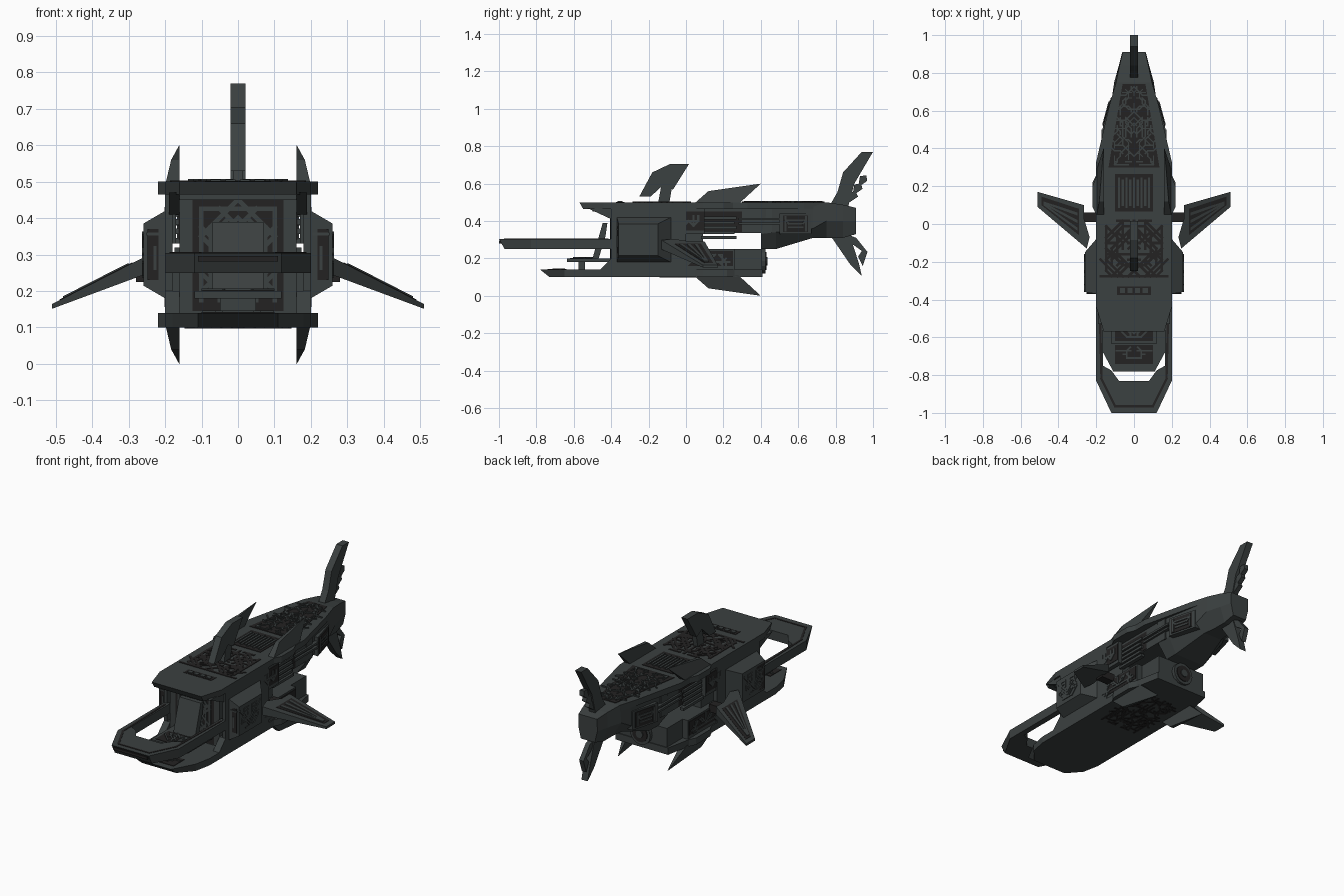
import bpy, bmesh, math, random
from mathutils import Vector, Matrix

if "Cube" in bpy.data.objects:
    bpy.data.objects.remove(bpy.data.objects["Cube"])


def material(name, c):
    m = bpy.data.materials.new(name)
    m.diffuse_color = (*c, 1)
    m.use_nodes = True
    m.node_tree.nodes["Principled BSDF"].inputs["Base Color"].default_value = m.diffuse_color
    return m


HULL = material("hull grey", (0.044, 0.052, 0.052))
DARK = material("recess black", (0.017, 0.016, 0.016))
X, Y, Z = Vector((1, 0, 0)), Vector((0, 1, 0)), Vector((0, 0, 1))


def finish(name, bm, mats, mirror=False):
    bmesh.ops.recalc_face_normals(bm, faces=bm.faces)
    me = bpy.data.meshes.new(name)
    bm.to_mesh(me)
    bm.free()
    for m in mats:
        me.materials.append(m)
    ob = bpy.data.objects.new(name, me)
    bpy.context.collection.objects.link(ob)
    if mirror:
        ob.modifiers.new("Mirror", 'MIRROR')
    return ob


def loft(name, sections, mat=HULL, mirror=False):
    """Skin equal-length rings of 3D points and cap both ends."""
    bm = bmesh.new()
    rings = [[bm.verts.new(p) for p in s] for s in sections]
    n = len(rings[0])
    for a, b in zip(rings, rings[1:]):
        for i in range(n):
            j = (i + 1) % n
            bm.faces.new((a[i], a[j], b[j], b[i]))
    bm.faces.new(rings[0])
    bm.faces.new(rings[-1])
    return finish(name, bm, [mat], mirror)


def slab(name, pts, lo, hi, mat=HULL, mirror=False):     # yz outline, along x
    return loft(name, [[(x, y, z) for y, z in pts] for x in (lo, hi)], mat, mirror)


def deck(name, half, lo, hi, lip=0, mat=HULL):           # half outline in xy, along z
    pts = half + [(-x, y) for x, y in reversed(half)]
    y0 = min(y for x, y in pts)
    return loft(name, [[(x, y + (d if y < y0 + 0.01 else 0), z) for x, y in pts]
                       for z, d in lo_hi(lo, hi, lip)], mat)


def lo_hi(lo, hi, lip):          # positive lip sets back the low edge, negative the high one
    return (lo, max(lip, 0)), (hi, max(-lip, 0))


def box(name, x0, x1, y0, y1, z0, z1, mat=HULL, mirror=False):
    return slab(name, [(y0, z0), (y1, z0), (y1, z1), (y0, z1)], x0, x1, mat, mirror)


def solid(bm, M, pts, t, idx):
    lo, hi = ([bm.verts.new(M @ Vector((p[0], p[1], h))) for p in pts] for h in (-0.001, t))
    fs = [bm.faces.new(lo), bm.faces.new(hi)]
    fs += [bm.faces.new((lo[i - 1], lo[i], hi[i], hi[i - 1])) for i in range(len(pts))]
    for f in fs:
        f.material_index = idx


def trace(bm, M, path, w, t, idx):
    for a, b in zip(path, path[1:]):
        a, b = Vector(a), Vector(b)
        d = (b - a).normalized() * w / 2
        n = Vector((-d.y, d.x))
        solid(bm, M, [a - d - n, b + d - n, b + d + n, a - d + n], t, idx)


def frame(o, u, v):
    n = u.cross(v)
    return Matrix((u, v, n)).transposed().to_4x4().copy() if o is None else \
        Matrix.Translation(o) @ Matrix((u, v, n)).transposed().to_4x4()


def circuits(name, o, u, v, w, h, n, seed, base=True, taper=0, line=0.009, mirror=False):
    """Symmetric circuit relief: dark bed with hull traces, or bare dark traces."""
    rnd, bm, M = random.Random(seed), bmesh.new(), frame(Vector(o), u, v)
    half = lambda q: w / 2 * (1 - taper * (q / h + 0.5))
    if base:
        a, b = half(-h / 2), half(h / 2)
        solid(bm, M, [(-a, -h / 2), (a, -h / 2), (b, h / 2), (-b, h / 2)], 0.003, 0)
    g = line * 2.1
    for _ in range(n):
        p = (g * rnd.randint(0, int(w / 2 / g)), g * rnd.randint(int(-h / 2 / g), int(h / 2 / g)))
        path, k = [p], rnd.randrange(8)
        for _ in range(3):
            L = g * rnd.randint(1, 3)
            q = (p[0] + L * round(math.cos(k * math.pi / 4)), p[1] + L * round(math.sin(k * math.pi / 4)))
            k += rnd.choice((-1, 1))
            if abs(q[1]) < h / 2 - line and 0 <= q[0] < half(q[1]) - line:
                path.append(q)
                p = q
        for s in (1, -1):
            trace(bm, M, [(s * x, y) for x, y in path], line, 0.007 if base else 0.003, 1 if base else 0)
    return finish(name, bm, [DARK, HULL], mirror)


# Main hull: decks, core and side plates
deck("upper_deck", [(.16, -.57), (.2, -.44), (.2, .05), (.22, .09), (.22, .2), (.2, .25), (.2, .33),
                    (.13, .63), (.095, .75)], .465, .5, .02)
deck("lower_deck", [(.11, -.78), (.18, -.65), (.2, -.55), (.2, .05), (.22, .09), (.22, .22),
                    (.2, .26), (.17, .41)], .1, .14, .05)
box("core_front", -.16, .16, -.4, .09, .13, .47)
box("core_upper", -.16, .16, .05, .46, .335, .47)
box("core_lower", -.16, .16, .05, .405, .13, .25)
box("side_plate", .18, .2, -.4, .0, .135, .47, mirror=True)
slab("roof_cheek", [(-.53, .47), (-.4, .41), (-.36, .41), (-.36, .47)], .16, .19, mirror=True)
slab("floor_cheek", [(-.46, .14), (-.4, .2), (-.36, .2), (-.36, .14)], .16, .2, mirror=True)
box("roof_brow", -.16, .16, -.5, -.4, .45, .47)

# Tail boom
boom = [(.40, .165, .47, .16, .33, .10, .25), (.48, .15, .47, .15, .34, .10, .25),
        (.68, .115, .48, .115, .36, .06, .31), (.75, .095, .5, .105, .40, .05, .31),
        (.84, .076, .487, .08, .40, .05, .31), (.91, .06, .47, .062, .40, .045, .33)]
loft("tail_boom", [[(a, y, b), (c, y, d), (e, y, f), (-e, y, f), (-c, y, d), (-a, y, b)]
                   for y, a, b, c, d, e, f in boom])

# Front jaw: upper loop, cockpit floor and console
deck("jaw_loop", [(.12, -1.0), (.2, -.83), (.2, -.39), (.165, -.39), (.165, -.75), (.12, -.775),
                  (.08, -.83)], .25, .305, .03)
bm = bmesh.new()
for s in (1, -1):
    trace(bm, frame(Vector((0, 0, .305)), X, Y),
          [(0, -.965), (s * .1, -.965), (s * .172, -.82), (s * .182, -.42)], .012, .002, 0)
finish("jaw_groove", bm, [DARK])
box("jaw_front_slot", -.11, .11, -1.0, -.96, .281, .296, DARK)
box("cockpit_floor", -.12, .12, -.635, -.4, .18, .2)
box("cockpit_post", -.05, .05, -.575, -.54, .13, .19)
slab("console", [(-.5, .2), (-.445, .39), (-.42, .39), (-.43, .32), (-.47, .19)], -.07, .07)
circuits("cockpit_floor_relief", (0, -.56, .2), X, Y, .2, .12, 12, 4)
circuits("lower_jaw_relief", (0, -.69, .14), X, Y, .2, .1, 10, 14)
circuits("front_bulkhead_relief", (0, -.4, .3), X, Z, .25, .31, 34, 8, line=.012)

# Side pods
pod = [[(.17, -.4, .14), (.17, -.06, .17), (.17, -.06, .43), (.17, -.4, .46)],
       [(.2, -.37, .18), (.2, -.08, .18), (.2, -.08, .42), (.2, -.37, .42)],
       [(.26, -.36, .215), (.26, -.15, .215), (.26, -.15, .385), (.26, -.36, .385)]]
loft("side_pod", [[(max(x, .18), y, z) for x, y, z in s] for s in pod], mirror=True)
circuits("pod_relief", (.257, -.26, .3), Y, Z, .19, .15, 16, 3, mirror=True)
circuits("pod_front_relief", (.228, -.364, .3), X, Z, .04, .14, 8, 6, mirror=True)

# Side panels, stripes and rods
box("flank_upper", .17, .195, -.07, .1, .33, .465, mirror=True)
box("flank_lower", .155, .195, -.07, .26, .14, .25, mirror=True)
circuits("flank_upper_relief", (.195, .015, .4), Y, Z, .16, .1, 14, 21, line=.012, mirror=True)
circuits("flank_lower_relief", (.195, .1, .2), Y, Z, .3, .08, 22, 22, mirror=True)
box("flank_bed", .158, .163, .08, .3, .34, .45, DARK, True)
for i in range(5):
    box("flank_stripe", .15, .174, .08, .27 - .01 * (i % 2), .305 + i * .026, .32 + i * .026, mirror=True)
for z in (.38, .405):
    box("flank_rod", .15, .172, .28, .5, z, z + .012, mirror=True)
loft("boom_box", [[(x, .5, z) for x, z in ((.12, .33), (.168, .33), (.168, .44), (.12, .44))],
                  [(x, .67, z) for x, z in ((.08, .33), (.122, .33), (.122, .44), (.08, .44))]], mirror=True)
side = Vector((-.046, .17, 0)).normalized()
circuits("boom_box_relief", (.145, .585, .385), side, Z, .14, .09, 7, 31, mirror=True)

# Engine on the rear wall
for name, r, y, mat in (("engine_ring", .065, .425, HULL), ("engine_core", .048, .43, DARK),
                        ("engine_hub", .022, .435, HULL)):
    loft(name, [[(r * math.cos(a * math.pi / 8), q, .185 + r * math.sin(a * math.pi / 8))
                 for a in range(16)] for q in (.4, y)], mat)

# Wings
outline = [(.25, -.13), (.51, .09), (.51, .17), (.265, .10), (.265, .03), (.235, -.07)]
drop = lambda x, s: .268 - .44 * (x - .26) + s * (.024 - .07 * (x - .26))
loft("wing", [[(x, y, drop(x, s)) for x, y in outline] for s in (-1, 1)], mirror=True)
inner = [(.29, -.06), (.49, .10), (.49, .145), (.29, .08)]
loft("wing_recess", [[(x, y, drop(x, s) + d) for x, y in inner]
                     for s, d in ((1, -.004), (1, .002))], DARK, True)
for i in range(3):
    y = -.035 + i * .04
    rib = [(.30, y), (.48, y + .135 - i * .035), (.48, y + .145 - i * .035), (.30, y + .016)]
    loft("wing_rib", [[(a, b, drop(a, 1) + d) for a, b in rib] for d in (-.003, .006)], HULL, True)
box("wing_strut", .19, .28, .01, .06, .225, .27, DARK, True)

# Blade fins on the deck edges, upper and lower
for name, s in (("upper_blade", 1), ("lower_blade", -1)):
    pts = [(.04, .19), (.12, .26), (.40, .30), (.28, .19)]
    loft(name, [[(.16, y, .3 + s * z) for y, z in pts],
                [(.2 - max(0, z - .23) * .55, y, .3 + s * z) for y, z in pts]], mirror=True)

# Dorsal and tail fins
slab("dorsal_fin", [(-.25, .53), (-.18, .66), (-.085, .705), (.016, .705), (-.07, .567),
                    (-.12, .594), (-.19, .53)], -.02, .02)
slab("dorsal_mount", [(-.15, .49), (-.13, .6), (-.075, .58), (-.09, .49)], -.014, .014)
slab("tail_fin_upper", [(.77, .485), (.81, .555), (.84, .66), (.94, .77), (1.0, .77),
                        (.9, .6), (.865, .47)], -.02, .02)
slab("tail_fin_lower", [(.77, .325), (.88, .165), (.94, .107), (.925, .17), (.9, .25),
                        (.87, .34)], -.02, .02)
for i in range(3):
    d = i * .03
    slab("tail_vane_upper", [(.86 + d, .49 + d * 1.5), (.92 + d * .8, .53 + d * 1.4),
                             (.905 + d, .56 + d * 1.4), (.87 + d, .55 + d * 1.5)], -.014, .014)
slab("tail_vane_lower", [(.86, .33), (.91, .31), (.97, .235), (.945, .16), (.92, .21),
                         (.94, .24), (.87, .29)], -.014, .014)

# Deck details
circuits("mid_deck_traces", (0, -.13, .5), X, Y, .36, .34, 46, 12, base=False, line=.014)
circuits("hatch_relief", (0, .165, .5), X, Y, .2, .2, 0, 1)
for i in range(-4, 5):
    box("hatch_bar", i * .02 - .006, i * .02 + .006, .085 + .01 * (i % 2), .245 - .01 * (i % 2), .5, .507)
circuits("rear_deck_relief", (0, .52, .5), X, Y, .27, .44, 60, 17, taper=.55, line=.007)
box("vent_bed", -.09, .09, -.375, -.33, .499, .502, DARK)
for i in range(4):
    box("vent_cell", -.075 + i * .04, -.047 + i * .04, -.365, -.34, .5, .506)
circuits("belly_traces", (0, .05, .1), X, -Y, .28, .4, 40, 19, base=False, line=.011)
